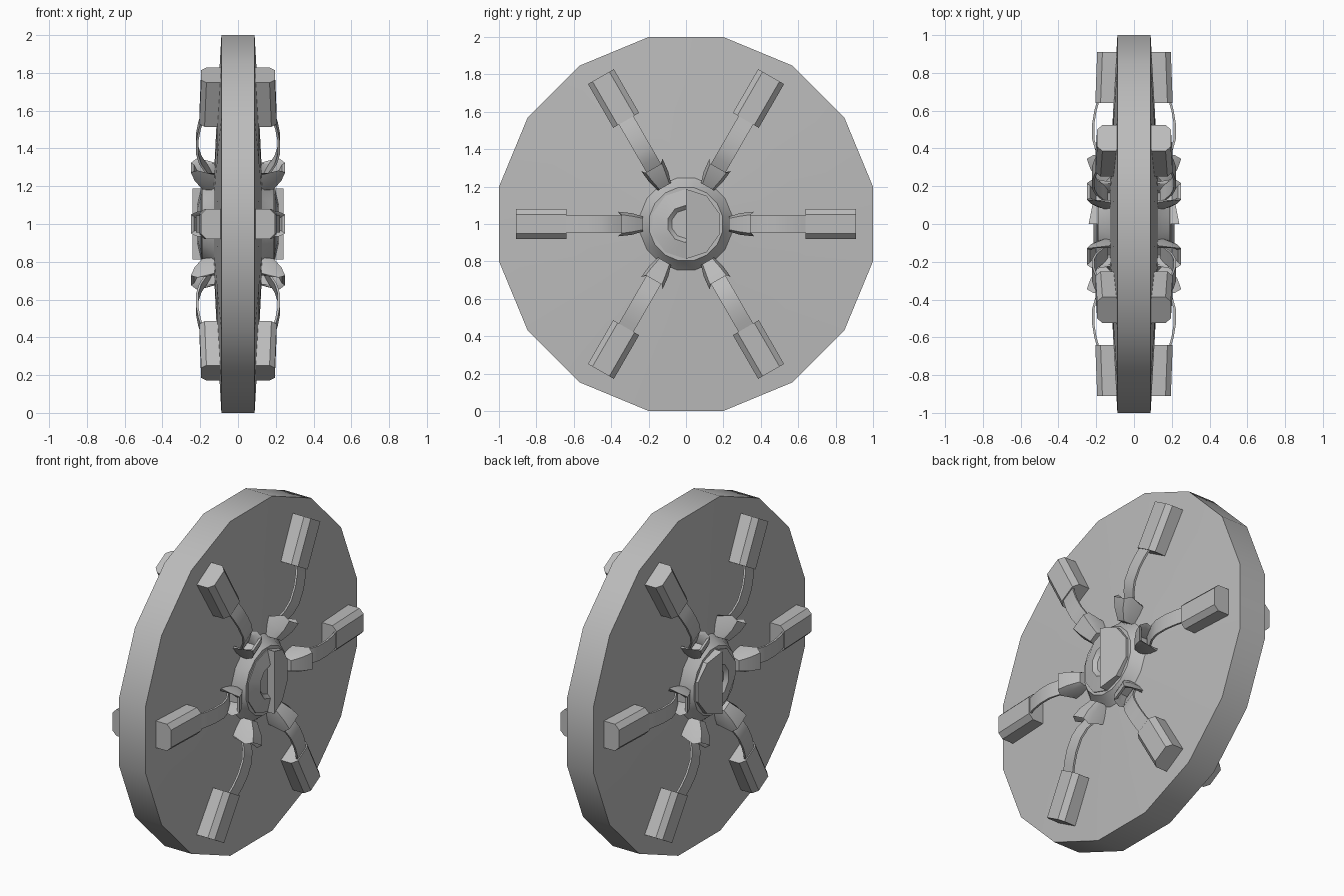
import bpy, bmesh, math
from mathutils import Matrix, Vector

cube = bpy.data.objects.get("Cube")
if cube:
    bpy.data.objects.remove(cube, do_unlink=True)

grey = bpy.data.materials.new("plain_grey")
grey.use_nodes = True
COLOUR = (0.5, 0.5, 0.5, 1)
grey.diffuse_color = COLOUR
grey.node_tree.nodes["Principled BSDF"].inputs["Base Color"].default_value = COLOUR


def loft(name, rings, closed=True, cap_start=True, cap_end=True, turn=0, smooth=30):
    """Skin rings of points, mirror to the -x side and stand the wheel on the floor."""
    bm = bmesh.new()
    loops = [[bm.verts.new(p) for p in ring] for ring in rings]
    n = len(rings[0])
    for a, b in zip(loops, loops[1:]):
        for i in range(n if closed else n - 1):
            j = (i + 1) % n
            bm.faces.new((a[i], a[j], b[j], b[i]))
    if cap_start:
        bm.faces.new(loops[0])
    if cap_end:
        bm.faces.new(loops[-1])
    bmesh.ops.remove_doubles(bm, verts=bm.verts, dist=0.0001)
    bmesh.ops.recalc_face_normals(bm, faces=bm.faces)
    bm.transform(Matrix.Translation((0, 0, 1)) @ Matrix.Rotation(turn, 4, 'X'))
    mesh = bpy.data.meshes.new(name)
    bm.to_mesh(mesh)
    bm.free()
    mesh.materials.append(grey)
    obj = bpy.data.objects.new(name, mesh)
    bpy.context.collection.objects.link(obj)
    obj.modifiers.new("both_sides", 'MIRROR')
    bpy.ops.object.select_all(action='DESELECT')
    obj.select_set(True)
    bpy.context.view_layer.objects.active = obj
    bpy.ops.object.shade_smooth_by_angle(angle=math.radians(smooth))
    return obj


def arc(radius, x, sides, start=0.0, sweep=math.tau, points=None):
    """Points on a circle around the axle, at height x along it."""
    points = points or sides
    step = math.tau / sides
    return [(x, radius * math.cos(start + i * step), radius * math.sin(start + i * step))
            for i in range(points)]


def trapezoid(r, low, high, half, top_half, chamfer):
    """Cross-section across an arm, with chamfered outer corners."""
    return [(low, r, -half), (high - chamfer, r, -half), (high, r, -top_half),
            (high, r, top_half), (high - chamfer, r, half), (low, r, half)]


# Wheel: straight rim, shallow cone, raised hub
wheel_profile = [(1.0196, 0), (1.0196, 0.088), (0.62, 0.11), (0.25, 0.128), (0.23, 0.15), (0.2, 0.19)]
loft("wheel_disc", [arc(r, x, 16, math.pi / 16) for r, x in wheel_profile], cap_start=False)

# Hub cap: one half is a solid sloping plate
half = arc(0.187, 0, 10, -math.pi / 2, points=6)
loft("hub_plate", [[(0.17, y, z) for _, y, z in half],
                   [(0.24 - 0.2 * y, y, z) for _, y, z in half]])

# Hub cap: the other half is a ring around a sunken socket
ring_profile = [(0.187, 0.17), (0.187, 0.195), (0.1, 0.215), (0.078, 0.195), (0.0, 0.195)]
loft("hub_ring", [arc(r, x, 10, math.pi / 2, points=6) for r, x in ring_profile],
     closed=False, cap_start=False, cap_end=False)

for k in range(6):
    turn = k * math.pi / 3

    # Pad: chamfered block set into the disc near the rim
    loft(f"pad_{k + 1}", [trapezoid(0.64, 0.05, 0.205, 0.08, 0.052, 0.028),
                          trapezoid(0.91, 0.05, 0.195, 0.08, 0.052, 0.028)], turn=turn)

    # Strap: thin bowed strip from clamp to pad
    path = [(0.29, 0.15), (0.34, 0.175), (0.39, 0.205), (0.45, 0.222), (0.53, 0.222), (0.6, 0.21), (0.67, 0.19)]
    strip = [[(x - 0.012, r, -0.045), (x, r, -0.045), (x, r, 0.045), (x - 0.012, r, 0.045)]
             for r, x in path]
    loft(f"strap_{k + 1}", strip, turn=turn)

    # Clamp: flared hollow hood, open towards the strap
    loft(f"clamp_{k + 1}", [trapezoid(0.23, 0.1, 0.19, 0.04, 0.03, 0.03),
                            trapezoid(0.29, 0.1, 0.23, 0.058, 0.042, 0.035),
                            [(0.1, 0.33, -0.062), (0.215, 0.365, -0.066), (0.25, 0.345, -0.05),
                             (0.25, 0.345, 0.05), (0.215, 0.365, 0.066), (0.1, 0.33, 0.062)],
                            trapezoid(0.34, 0.1, 0.232, 0.05, 0.038, 0.03),
                            trapezoid(0.27, 0.1, 0.2, 0.035, 0.025, 0.03)], turn=turn)
